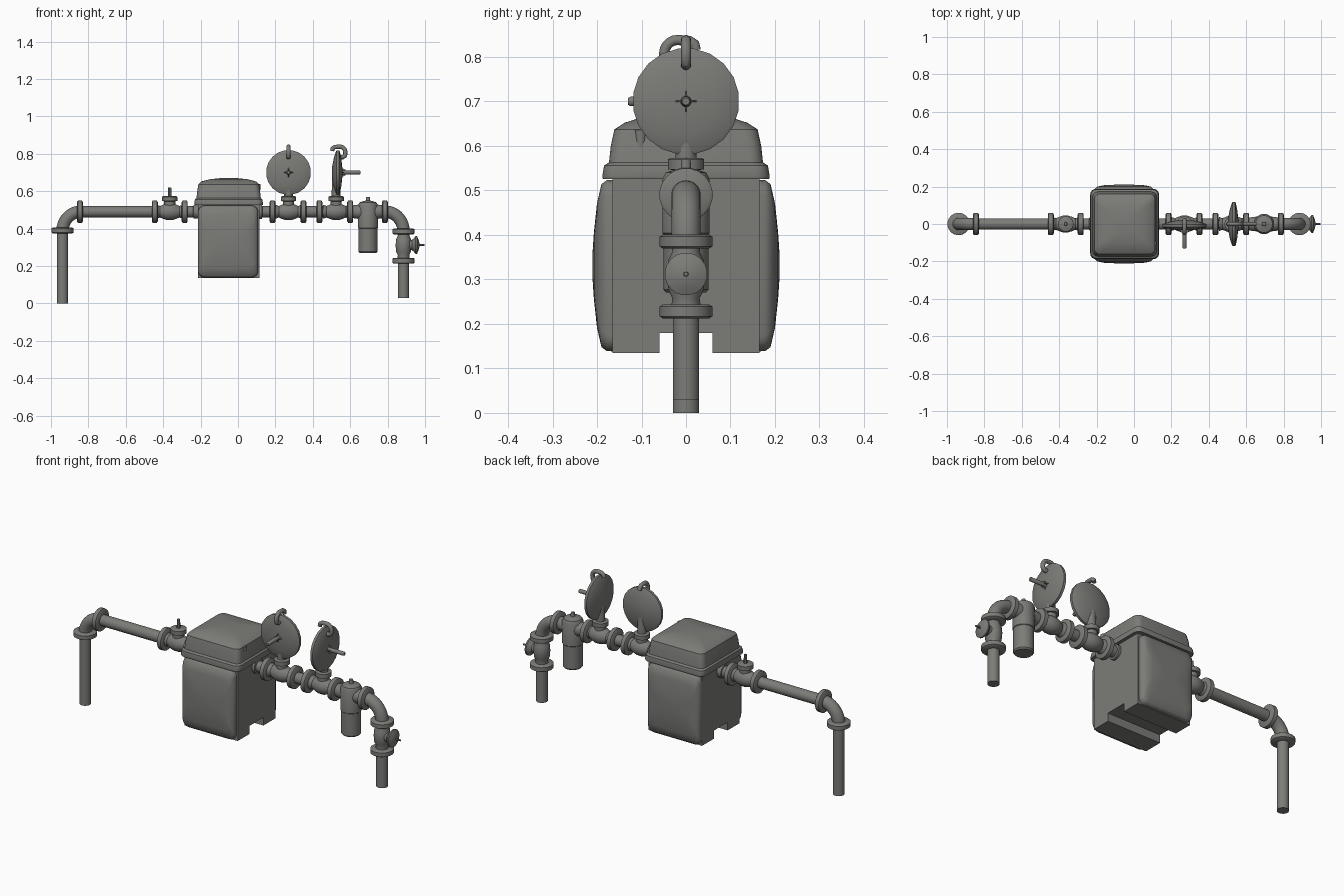
import bpy, bmesh, math
from mathutils import Vector

if "Cube" in bpy.data.objects:
    bpy.data.objects.remove(bpy.data.objects["Cube"])

grey = bpy.data.materials.new("painted grey metal")
grey.diffuse_color = (0.2, 0.2, 0.188, 1)
grey.use_nodes = True
grey.node_tree.nodes["Principled BSDF"].inputs["Base Color"].default_value = grey.diffuse_color
X, Y, Z = Vector((1, 0, 0)), Vector((0, 1, 0)), Vector((0, 0, 1))
PIPE, PZ = 0.03, 0.49        # pipe radius and height of the main run


def finish(name, bm, angle=35):
    bmesh.ops.recalc_face_normals(bm, faces=bm.faces[:])
    me = bpy.data.meshes.new(name)
    bm.to_mesh(me)
    bm.free()
    me.materials.append(grey)
    ob = bpy.data.objects.new(name, me)
    bpy.context.collection.objects.link(ob)
    bpy.ops.object.select_all(action='DESELECT')
    ob.select_set(True)
    bpy.context.view_layer.objects.active = ob
    bpy.ops.object.shade_smooth_by_angle(angle=math.radians(angle))
    return ob


def loft(name, rings, angle=35):
    """Skin closed rings of equal length and cap both ends."""
    bm = bmesh.new()
    vs = [[bm.verts.new(p) for p in r] for r in rings]
    n = len(vs[0])
    for a, b in zip(vs, vs[1:]):
        for i in range(n):
            bm.faces.new((a[i], a[(i + 1) % n], b[(i + 1) % n], b[i]))
    bm.faces.new(vs[0])
    bm.faces.new(vs[-1])
    return finish(name, bm, angle)


def circle(c, u, v, r, n):
    return [c + (u * math.cos(t) + v * math.sin(t)) * r
            for t in (2 * math.pi * i / n for i in range(n))]


def lathe(name, origin, axis, profile, n=20):
    """Profile of (radius, distance along axis)."""
    o = Vector(origin)
    u = axis.orthogonal().normalized()
    v = axis.cross(u)
    return loft(name, [circle(o + axis * h, u, v, r, n) for r, h in profile])


def tube(name, pts, r, side, n=16):
    """Sweep a circle along a flat path; side is the normal of its plane."""
    pts = [Vector(p) for p in pts]
    rings = []
    for i, p in enumerate(pts):
        t = (pts[min(i + 1, len(pts) - 1)] - pts[max(i - 1, 0)]).normalized()
        rings.append(circle(p, side, t.cross(side), r, n))
    return loft(name, rings)


def rounded(hw, hh, r, to3d, k=4):
    pts = []
    for q, (sx, sy) in enumerate(((1, 1), (-1, 1), (-1, -1), (1, -1))):
        for i in range(k + 1):
            a = math.pi / 2 * (q + i / k)
            pts.append(to3d(sx * (hw - r) + r * math.cos(a), sy * (hh - r) + r * math.sin(a)))
    return pts


def flange(name, pos, axis):
    lathe(name, pos, axis, [(0.052, -0.016), (0.06, -0.011), (0.06, 0.011), (0.052, 0.016)])


def globe_body(name, pos, axis, up):
    """Bulged valve body along the pipe with a bonnet on one side."""
    lathe(name, pos, axis, [(0.038, -0.07), (0.031, -0.052), (0.038, -0.036), (0.045, -0.015),
                            (0.045, 0.015), (0.038, 0.036), (0.031, 0.052), (0.038, 0.07)])
    lathe(name + "_bonnet", pos, up, [(0.03, 0), (0.03, 0.056), (0.041, 0.057), (0.041, 0.08), (0.036, 0.083)])


def regulator(name, x, d, side):
    """Disc-shaped regulator facing direction d, standing on a valve body."""
    globe_body(name + "_body", (x, 0, PZ), X, Z)
    base = Vector((x, 0, 0))
    lathe(name + "_neck", base, Z, [(0.024, 0.56), (0.024, 0.6), (0.02, 0.69)], 16)
    c = base + Z * 0.7
    lathe(name + "_disc", c, d, [(0.03, -0.022), (0.08, -0.012), (0.113, -0.002), (0.12, 0.002),
                                 (0.12, 0.016), (0.113, 0.02), (0.07, 0.028), (0.025, 0.033)], 20)
    lathe(name + "_spring_tube", c, d, [(0.014, 0.02), (0.011, 0.045), (0.011, 0.125), (0.008, 0.13)], 12)
    for k, w in enumerate((side, Z)):                       # thin fins round the tube
        o = w.cross(d) * 0.0015
        loft(f"{name}_fin_{k}", [[c + d * h + w * s + o * t for s, t in ((-e, -1), (e, -1), (e, 1), (-e, 1))]
                                 for h, e in ((0.025, 0.028), (0.05, 0.014))])
    path = [(0.015, 0.782), (0.036, 0.782), (0.045, 0.787), (0.049, 0.797)]
    path += [(0.019 + 0.03 * math.cos(a), 0.808 + 0.03 * math.sin(a))
             for a in (math.pi / 2 * i / 5 for i in range(6))]
    path += [(-0.008, 0.836), (-0.019, 0.829), (-0.022, 0.815)]
    tube(name + "_vent", [base + d * a + Z * z for a, z in path], 0.0115, side, 12)


def elbow(name, sign, x_end, x_leg, z_leg):
    """Quarter bend from the horizontal run into a vertical leg."""
    rx, rz = abs(x_leg - x_end), PZ - z_leg
    pts = [(x_end + sign * rx * math.sin(a), 0, z_leg + rz * math.cos(a))
           for a in (math.pi / 2 * i / 9 for i in range(10))]
    tube(name, pts, 0.033, Y, 20)


# meter case: box with a channel through the foot
MX = -0.05
outline = [(-0.165, 0.135), (-0.06, 0.135), (-0.06, 0.18), (0.06, 0.18), (0.06, 0.135),
           (0.165, 0.135), (0.165, 0.53), (-0.165, 0.53)]
loft("meter_case", [[Vector((x, y, z)) for y, z in outline] for x in (MX - 0.164, MX + 0.164)])

# bulged pans on the front and back
for label, s in (("front", -1), ("back", 1)):
    rings = []
    for y, hw, hh, r in ((0.157, 0.161, 0.193, 0.035), (0.178, 0.16, 0.192, 0.035), (0.19, 0.154, 0.183, 0.035),
                         (0.2, 0.143, 0.14, 0.04), (0.207, 0.11, 0.075, 0.04), (0.21, 0.05, 0.03, 0.02)):
        rings.append(rounded(hw, hh, r, lambda a, b: Vector((MX - 0.003 + a, s * y, 0.331 + b))))
    loft(f"meter_{label}_pan", rings, 40)

# meter lid
lid = ((0.526, 0.182, 0.187, 0.03), (0.533, 0.184, 0.188, 0.03), (0.556, 0.18, 0.184, 0.03),
       (0.563, 0.172, 0.173, 0.03), (0.6, 0.168, 0.169, 0.03), (0.637, 0.162, 0.161, 0.03),
       (0.652, 0.146, 0.138, 0.03), (0.664, 0.1, 0.1, 0.03), (0.67, 0.04, 0.04, 0.02))
loft("meter_lid", [rounded(hx, hy, r, lambda a, b: Vector((MX + a, b, z))) for z, hx, hy, r in lid], 30)
lathe("lid_plug", (0.107, -0.102, 0), Z, [(0.01, 0.565), (0.014, 0.636), (0.012, 0.638)], 12)

# main pipe run, split by the meter
lathe("long_left_pipe", (0, 0, PZ), X, [(PIPE, -0.85), (PIPE, -0.44)])
lathe("meter_inlet_pipe", (0, 0, PZ), X, [(PIPE, -0.29), (PIPE, -0.24), (0.036, -0.238), (0.036, -0.2)])
lathe("right_pipe_run", (0, 0, PZ), X, [(0.04, 0.1), (0.04, 0.128), (PIPE, 0.13), (PIPE, 0.8)])
for i, x in enumerate((-0.845, -0.445, -0.285, 0.185, 0.35, 0.435, 0.6, 0.785)):
    flange(f"run_flange_{i}", (x, 0, PZ), X)

# left stop valve
globe_body("left_valve", (-0.365, 0, PZ), X, Z)
lathe("left_valve_stem", (-0.365, 0, 0), Z, [(0.01, 0.56), (0.008, 0.62)], 8)

# two regulators at right angles
regulator("regulator_front_facing", 0.27, -Y, X)
regulator("regulator_side_facing", 0.525, X, Y)

# filter pot
lathe("filter_head", (0.695, 0, 0), Z, [(0.05, 0.4), (0.054, 0.404), (0.054, 0.525), (0.046, 0.54),
                                        (0.02, 0.548), (0.012, 0.55), (0.01, 0.57)])
lathe("filter_bowl", (0.695, 0, 0), Z, [(0.045, 0.27), (0.051, 0.277), (0.051, 0.402)])
lathe("filter_ports", (0.695, 0, PZ), X, [(0.034, -0.085), (0.04, -0.04), (0.04, 0.04), (0.034, 0.085)])

# left leg
elbow("left_elbow", -1, -0.84, -0.938, 0.39)
flange("left_leg_flange", (-0.938, 0, 0.39), Z)
lathe("left_leg", (-0.938, 0, 0), Z, [(PIPE, 0), (PIPE, 0.39)])

# right leg with its valve
elbow("right_elbow", 1, 0.79, 0.885, 0.385)
for i, z in enumerate((0.385, 0.228)):
    flange(f"right_leg_flange_{i}", (0.885, 0, z), Z)
lathe("right_leg", (0.885, 0, 0), Z, [(PIPE, 0.03), (PIPE, 0.23)])
lathe("right_valve", (0.885, 0, 0.31), Z, [(0.034, -0.075), (0.031, -0.052), (0.04, -0.034), (0.043, 0),
                                          (0.04, 0.034), (0.031, 0.052), (0.034, 0.075)])
lathe("right_valve_bonnet", (0.885, 0, 0.312), X, [(0.03, 0), (0.028, 0.045), (0.036, 0.055), (0.048, 0.064),
                                                  (0.048, 0.072), (0.03, 0.08), (0.01, 0.085)])
lathe("right_valve_stem", (0.885, 0, 0.312), X, [(0.006, 0.08), (0.005, 0.113)], 8)
